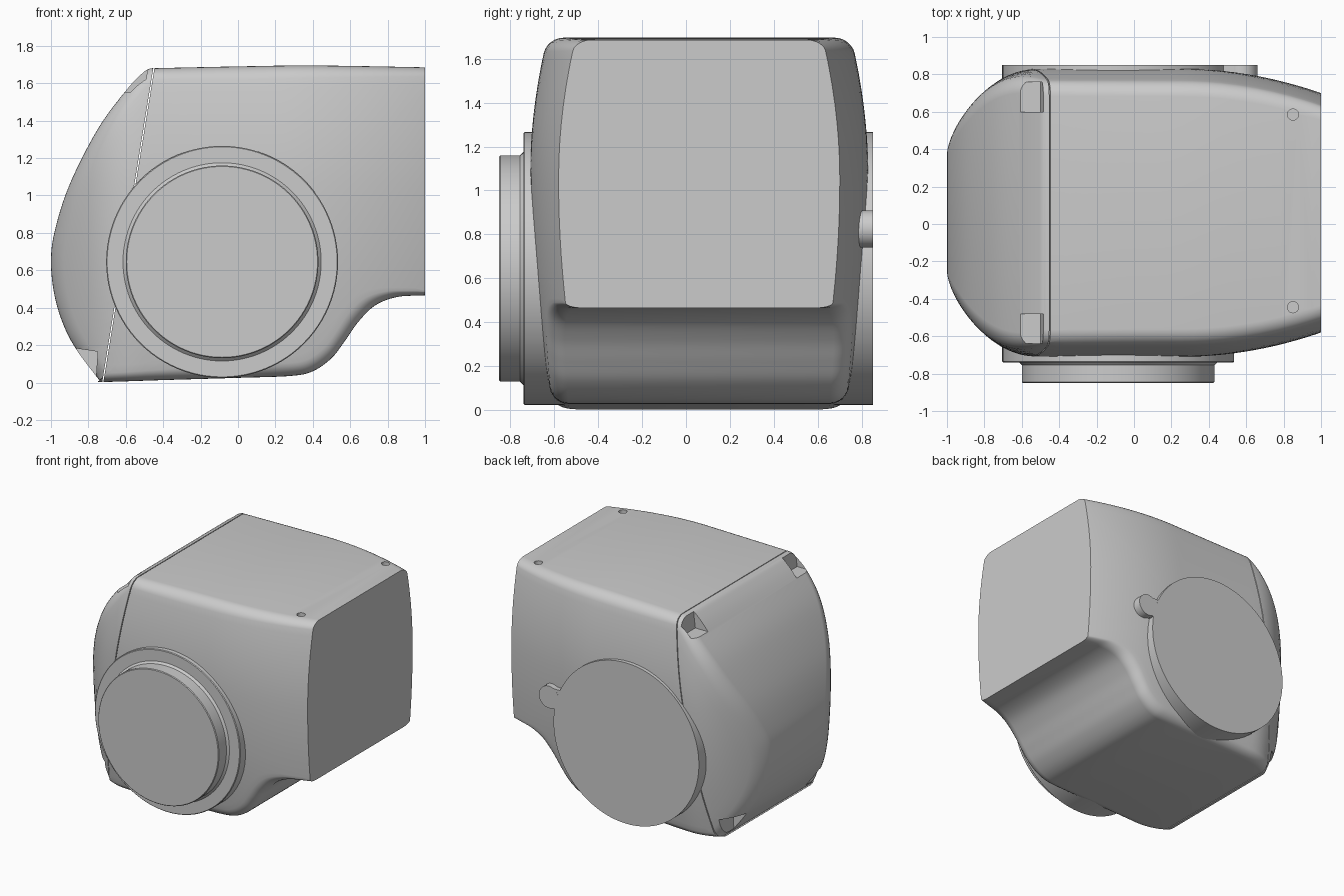
import bpy, bmesh, math
from mathutils import Vector

cube = bpy.data.objects.get("Cube")
if cube:
    bpy.data.objects.remove(cube)

MID_Y = 0.06          # body centre across its width
HUB = (-0.085, 0.645)  # hub axis in x, z

grey = bpy.data.materials.new("light_grey")
grey.use_nodes = True
grey.diffuse_color = (0.6, 0.6, 0.6, 1)
grey.node_tree.nodes["Principled BSDF"].inputs["Base Color"].default_value = grey.diffuse_color


def make_object(name, bm):
    bmesh.ops.recalc_face_normals(bm, faces=bm.faces)
    mesh = bpy.data.meshes.new(name)
    bm.to_mesh(mesh)
    bm.free()
    mesh.materials.append(grey)
    obj = bpy.data.objects.new(name, mesh)
    bpy.context.collection.objects.link(obj)
    return obj


def activate(obj):
    bpy.ops.object.select_all(action='DESELECT')
    obj.select_set(True)
    bpy.context.view_layer.objects.active = obj


def smooth(obj):
    activate(obj)
    bpy.ops.object.shade_smooth_by_angle(angle=math.radians(32))


def cut(obj, cutter):
    activate(obj)
    mod = obj.modifiers.new("cut", 'BOOLEAN')
    mod.operation, mod.solver, mod.object = 'DIFFERENCE', 'EXACT', cutter
    bpy.ops.object.modifier_apply(modifier=mod.name)
    bpy.data.objects.remove(cutter)


def prism(name, outline, y0, y1):
    """Extrude an x-z outline along y."""
    bm = bmesh.new()
    face = bm.faces.new([bm.verts.new((x, y0, z)) for x, z in outline])
    out = bmesh.ops.extrude_face_region(bm, geom=[face])
    moved = [v for v in out["geom"] if isinstance(v, bmesh.types.BMVert)]
    bmesh.ops.translate(bm, verts=moved, vec=(0, y1 - y0, 0))
    return make_object(name, bm)


def lathe(name, centre, profile, steps=96):
    """Turn (radius, y) pairs about a y axis and cap both ends."""
    bm = bmesh.new()
    rings = []
    for r, y in profile:
        angles = [2 * math.pi * i / steps for i in range(steps)]
        rings.append([bm.verts.new((centre[0] + r * math.cos(a), y,
                                    centre[1] + r * math.sin(a))) for a in angles])
    bridge(bm, rings)
    bm.faces.new(rings[0])
    bm.faces.new(rings[-1])
    return make_object(name, bm)


def bridge(bm, rings):
    for a, b in zip(rings, rings[1:]):
        for i in range(len(a)):
            j = (i + 1) % len(a)
            bm.faces.new((a[i], a[j], b[j], b[i]))


def spline(points, steps=6):
    """Smooth curve through the points, without its last point."""
    p = [Vector(q) for q in points]
    p = [2 * p[0] - p[1]] + p + [2 * p[-1] - p[-2]]
    out = []
    for a, b, c, d in zip(p, p[1:], p[2:], p[3:]):
        for i in range(steps):
            t = i / steps
            out.append(0.5 * (2 * b + (c - a) * t + (2 * a - 5 * b + 4 * c - d) * t * t
                              + (3 * b - a - 3 * c + d) * t ** 3))
    return out


def half_width(x, z):
    """Bulged flanks, tapering to the back and curling in at the nose."""
    w = 0.77
    if x > 0.25:
        w -= 0.13 * ((x - 0.25) / 0.75) ** 2
    if x < -0.5:
        w -= 0.37 * ((-0.5 - x) / 0.5) ** 2.2
    return w - (0.19 if z > 1.05 else 0.1) * (z - 1.05) ** 2


# Side outline of the housing, running past the back end so it can be trimmed flat
top = [(1.15, 1.68), (0.95, 1.686), (0.4, 1.695), (0, 1.69), (-0.47, 1.68)]
nose = [(-0.47, 1.68), (-0.51, 1.655), (-0.6, 1.56), (-0.75, 1.355), (-0.9, 1.06),
        (-0.98, 0.81), (-1, 0.64), (-0.98, 0.46), (-0.93, 0.3), (-0.86, 0.17), (-0.74, 0.01)]
belly = [(-0.74, 0.01), (-0.72, 0.003), (-0.4, 0.013), (0, 0.025), (0.28, 0.035),
         (0.4, 0.06), (0.5, 0.13), (0.57, 0.22), (0.64, 0.32), (0.73, 0.41),
         (0.84, 0.455), (0.96, 0.465), (1.15, 0.466)]
back = [(1.15, 0.466), (1.15, 1.1), (1.15, 1.68)]
outline = spline(top) + spline(nose) + spline(belly) + spline(back)


def housing(seam_side):
    """Rounded housing, kept on one side of the slanted seam."""
    bm = bmesh.new()
    centre, r = Vector((0.1, 0.8)), 0.07
    loops = []
    for i in range(1, 19):
        loops.append([(centre + (p - centre) * (1 - r / (p - centre).length) * i / 18, 0)
                      for p in outline])
    for k in range(1, 7):
        a = math.radians(90 - 15 * k)
        loops.append([(p - (p - centre).normalized() * r * (1 - math.cos(a)),
                       r * (1 - math.sin(a))) for p in outline])
    sides = []
    for s in (1, -1):
        rings = [[bm.verts.new((q.x, MID_Y + s * (half_width(q.x, q.y) - drop), q.y))
                  for q, drop in loop] for loop in loops]
        hub = bm.verts.new((centre.x, MID_Y + s * half_width(*centre), centre.y))
        for i in range(len(outline)):
            bm.faces.new((hub, rings[0][i - 1], rings[0][i]))
        bridge(bm, rings)
        sides.append(rings[-1])
    bridge(bm, sides)
    # Trim the back end, then the seam
    normal = Vector((1.66, 0, -0.27)).normalized()
    seam = Vector((-0.45, 0, 1.68)) + normal * 0.003 * seam_side
    for co, no in ((Vector((1, 0, 0)), Vector((1, 0, 0))), (seam, -normal * seam_side)):
        bmesh.ops.bisect_plane(bm, geom=bm.verts[:] + bm.edges[:] + bm.faces[:],
                               plane_co=co, plane_no=no, clear_outer=True)
        edges = [e for e in bm.edges if e.is_boundary]
        if edges:
            bmesh.ops.holes_fill(bm, edges=edges, sides=0)
    return bm


main_housing = make_object("main_housing", housing(1))
front_cover = make_object("front_cover", housing(-1))

# Screw holes in the top and clip pockets in the cover, on both sides
upper_pocket = [(-0.7, 1.55), (-0.5, 1.55), (-0.475, 1.75), (-0.7, 1.75)]
lower_pocket = [(-0.95, 0.195), (-0.75, 0.165), (-0.765, -0.05), (-0.95, -0.05)]
for s in (1, -1):
    bm = bmesh.new()
    bmesh.ops.create_cone(bm, cap_ends=True, segments=24, radius1=0.03, radius2=0.03, depth=0.08)
    bmesh.ops.translate(bm, verts=bm.verts, vec=(0.85, MID_Y + 0.01 + s * 0.515, 1.69))
    cut(main_housing, make_object("hole_cutter", bm))
    cut(front_cover, prism("pocket_cutter", upper_pocket, MID_Y + s * 0.54, MID_Y + s * 0.7))
    cut(front_cover, prism("pocket_cutter", lower_pocket, MID_Y + s * 0.44, MID_Y + s * 0.75))

# Stepped hub on the right side, flat hub with a small tab on the left
right_hub = lathe("right_hub", HUB, [(0.62, -0.4), (0.62, -0.735), (0.615, -0.74), (0.53, -0.74),
                                     (0.515, -0.755), (0.515, -0.845), (0.51, -0.85)])
left_hub = lathe("left_hub", HUB, [(0.62, 0.4), (0.62, 0.85)])
left_tab = lathe("left_hub_tab", (0.575, 0.825), [(0.085, 0.5), (0.085, 0.85)], 32)
neck = [(0.4, 0.72), (0.6, 0.76), (0.56, 0.9), (0.38, 0.9)]
tab_neck = prism("left_hub_tab_neck", neck, 0.5, 0.849)

for obj in (main_housing, front_cover, right_hub, left_hub, left_tab):
    smooth(obj)
